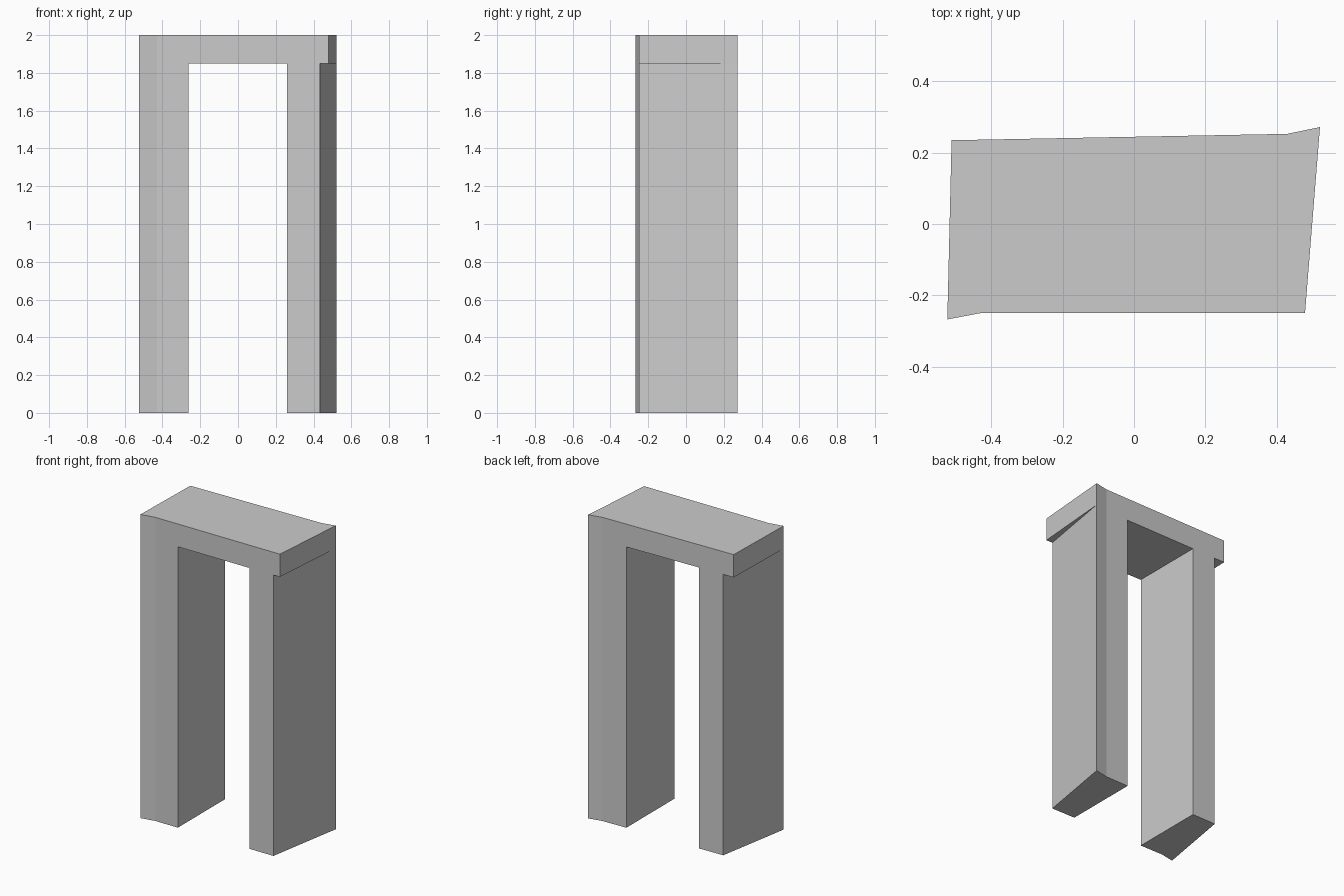
import bpy
import bmesh

cube = bpy.data.objects.get("Cube")
if cube:
    bpy.data.objects.remove(cube, do_unlink=True)

HEIGHT, UNDERSIDE = 2.0, 1.85
FRONT = -0.25

stone = bpy.data.materials.new("light_grey_stone")
stone.use_nodes = True
GREY = (0.6, 0.6, 0.6, 1)
stone.diffuse_color = GREY
stone.node_tree.nodes["Principled BSDF"].inputs["Base Color"].default_value = GREY


def back(x):
    """Depth of the slightly skewed rear wall at x."""
    return 0.253 + (x - 0.43) * 0.019


def prism(name, outline, z0, z1):
    """Extrude a plan outline upward between two heights."""
    bm = bmesh.new()
    base = bm.faces.new([bm.verts.new((x, y, z0)) for x, y in outline])
    top = bmesh.ops.extrude_face_region(bm, geom=[base])["geom"]
    moved = [v for v in top if isinstance(v, bmesh.types.BMVert)]
    bmesh.ops.translate(bm, vec=(0, 0, z1 - z0), verts=moved)
    bmesh.ops.recalc_face_normals(bm, faces=bm.faces[:])
    mesh = bpy.data.meshes.new(name)
    bm.to_mesh(mesh)
    bm.free()
    mesh.materials.append(stone)
    obj = bpy.data.objects.new(name, mesh)
    bpy.context.collection.objects.link(obj)
    return obj


# Flared outer corners shared by lintel and legs
flare_left, flare_right = (-0.524, -0.268), (0.522, 0.272)

# Lintel across the top
gateway = prism("gateway", [
    flare_left, (-0.43, FRONT), (0.48, FRONT),
    flare_right, (0.43, back(0.43)), (-0.512, back(-0.512))], UNDERSIDE, HEIGHT)

# Legs, each with one slanted outer wall
left_leg = prism("left_leg", [
    (0.26, FRONT), (0.433, FRONT), flare_right,
    (0.43, back(0.43)), (0.26, back(0.26))], 0, UNDERSIDE)
right_leg = prism("right_leg", [
    flare_left, (-0.43, FRONT), (-0.263, FRONT),
    (-0.263, back(-0.263)), (-0.437, back(-0.437))], 0, UNDERSIDE)

# Join the legs and lintel into one seamless body
for leg in (left_leg, right_leg):
    union = gateway.modifiers.new("join_" + leg.name, "BOOLEAN")
    union.operation = "UNION"
    union.solver = "EXACT"
    union.object = leg
bpy.context.view_layer.objects.active = gateway
for name in [m.name for m in gateway.modifiers]:
    bpy.ops.object.modifier_apply(modifier=name)
for leg in (left_leg, right_leg):
    bpy.data.objects.remove(leg, do_unlink=True)
